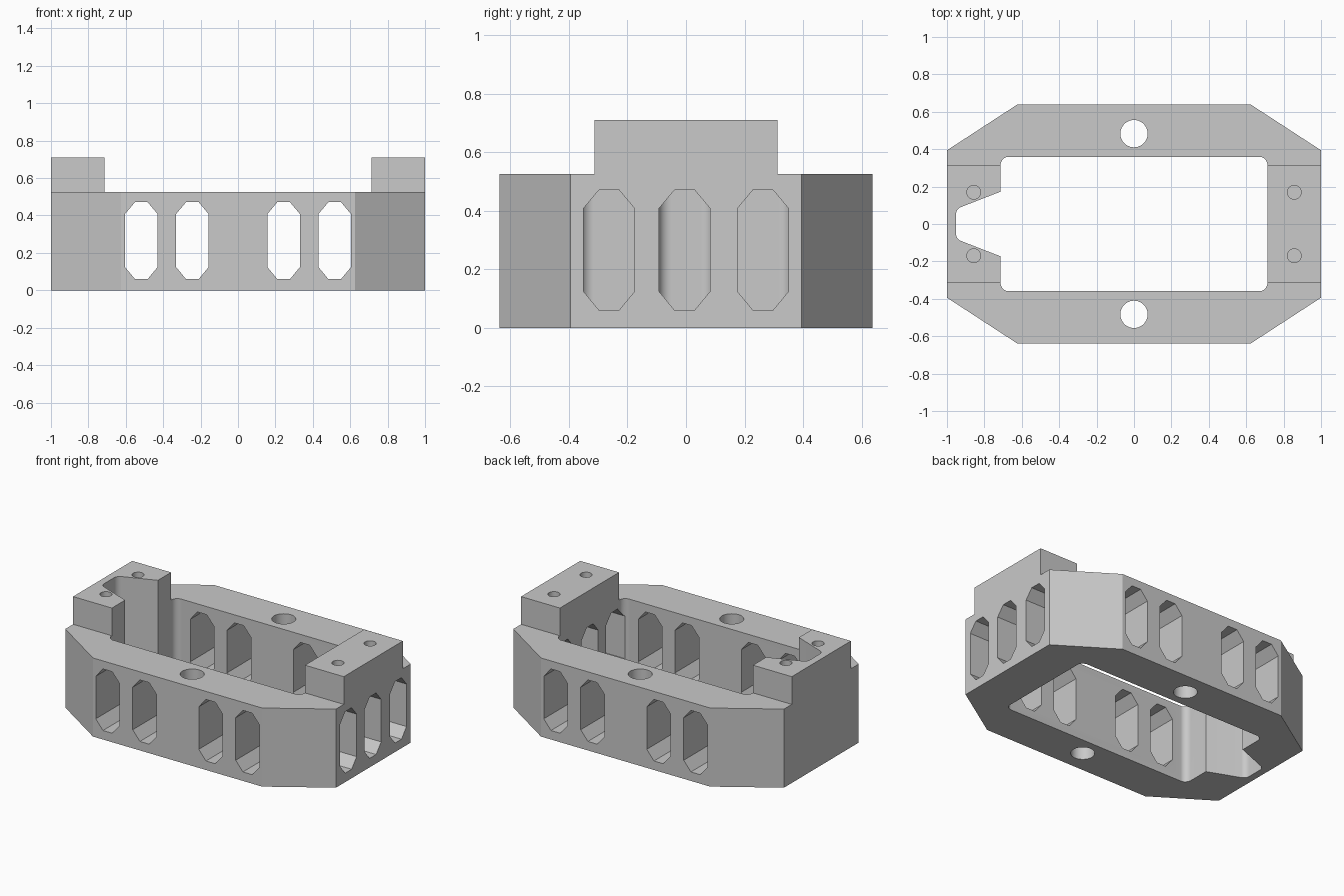
import bpy, bmesh, math
from mathutils import Vector, Matrix

if "Cube" in bpy.data.objects:
    bpy.data.objects.remove(bpy.data.objects["Cube"], do_unlink=True)

grey = bpy.data.materials.new("plain_grey")
grey.use_nodes = True
grey.diffuse_color = (0.585, 0.585, 0.585, 1)
grey.node_tree.nodes["Principled BSDF"].inputs["Base Color"].default_value = (0.585, 0.585, 0.585, 1)

HEIGHT, DECK = 0.71, 0.525
OUT_X, OUT_Y = 1.0, 0.638
IN_X, IN_Y = 0.713, 0.359
BLOCK_Y = 0.312


def fillet(corners, steps=8):
    """Round each (x, y, radius) corner of a closed outline."""
    pts = []
    for i, (x, y, r) in enumerate(corners):
        p = Vector((x, y))
        if not r:
            pts.append(p)
            continue
        a = (Vector(corners[i - 1][:2]) - p).normalized()
        b = (Vector(corners[(i + 1) % len(corners)][:2]) - p).normalized()
        half = a.angle(b) / 2
        centre = p + (a + b).normalized() * (r / math.sin(half))
        start = p + a * (r / math.tan(half)) - centre
        end = p + b * (r / math.tan(half)) - centre
        for k in range(steps + 1):
            pts.append(centre + r * start.lerp(end, k / steps).normalized())
    return pts


def prism(name, outline, low, high, turn=Matrix.Identity(4)):
    """Extrude an outline from low to high, then place it with a matrix."""
    bm = bmesh.new()
    face = bm.faces.new([bm.verts.new((p[0], p[1], low)) for p in outline])
    moved = bmesh.ops.extrude_face_region(bm, geom=[face])["geom"]
    bmesh.ops.translate(bm, vec=(0, 0, high - low),
                        verts=[v for v in moved if isinstance(v, bmesh.types.BMVert)])
    bmesh.ops.transform(bm, matrix=turn, verts=bm.verts)
    # The starting cap stays in place and closes the solid
    if not any(set(f.verts) == set(face.verts) for f in bm.faces):
        bm.faces.new(face.verts)
    bmesh.ops.recalc_face_normals(bm, faces=bm.faces)
    mesh = bpy.data.meshes.new(name)
    bm.to_mesh(mesh)
    bm.free()
    mesh.materials.append(grey)
    obj = bpy.data.objects.new(name, mesh)
    bpy.context.collection.objects.link(obj)
    return obj


def circle(x, y, r, n=40):
    return [(x + r * math.cos(math.tau * i / n), y + r * math.sin(math.tau * i / n))
            for i in range(n)]


def rectangle(x0, x1, y0, y1):
    return [(x0, y0), (x1, y0), (x1, y1), (x0, y1)]


def slot(centre):
    """Tall eight-sided window outline."""
    w, n = 0.087, 0.034
    right = [(n, 0.06), (w, 0.124), (w, 0.408), (n, 0.471)]
    return [(centre + x, z) for x, z in right] + [(centre - x, z) for x, z in reversed(right)]


# Outer housing with sloped corners
outline = [(OUT_X, -0.394), (OUT_X, 0.394), (0.625, OUT_Y), (-0.625, OUT_Y),
           (-OUT_X, 0.394), (-OUT_X, -0.394), (-0.625, -OUT_Y), (0.625, -OUT_Y)]
housing = prism("housing", outline, 0, HEIGHT)

cutters = []

# Central opening, with a tapered notch into the right end
r = 0.043
opening = [(IN_X, -IN_Y, r), (IN_X, IN_Y, r), (-IN_X, IN_Y, r), (-IN_X, 0.173, 0),
           (-0.952, 0.08, r), (-0.952, -0.08, r), (-IN_X, -0.173, 0), (-IN_X, -IN_Y, r)]
cutters.append(prism("opening_cutter", fillet(opening), -0.1, 1))

# Lowered decks beside the end blocks, and bolt holes through them
for s in (-1, 1):
    y0, y1 = sorted((s * BLOCK_Y, s))
    cutters.append(prism("deck_cutter", rectangle(-1.2, 1.2, y0, y1), DECK, 1))
    cutters.append(prism("bolt_hole_cutter", circle(0, s * 0.483, 0.073), -0.1, 1))

# Blind screw holes in the end blocks
for sx in (-1, 1):
    for sy in (-1, 1):
        cutters.append(prism("screw_hole_cutter", circle(sx * 0.857, sy * 0.17, 0.037, 28),
                             HEIGHT - 0.2, 1))

# Windows through the front and back walls
stand = Matrix.Rotation(math.pi / 2, 4, 'X')
for x in (-0.517, -0.244, 0.244, 0.517):
    cutters.append(prism("wall_window_cutter", slot(x), -1, 1, stand))

# Windows through the left end only
for y in (-0.263, -0.005, 0.263):
    cutters.append(prism("end_window_cutter", slot(y), 0.65, 1.2,
                         Matrix.Rotation(math.pi / 2, 4, 'Z') @ stand))

bpy.context.view_layer.objects.active = housing
for cutter in cutters:
    cutter.hide_render = True
    mod = housing.modifiers.new("cut", 'BOOLEAN')
    mod.operation, mod.solver, mod.object = 'DIFFERENCE', 'EXACT', cutter
    bpy.ops.object.modifier_apply(modifier=mod.name)
    bpy.data.objects.remove(cutter, do_unlink=True)

for obj in bpy.context.selected_objects:
    obj.select_set(False)
housing.select_set(True)
bpy.ops.object.shade_smooth_by_angle(angle=math.radians(25))
